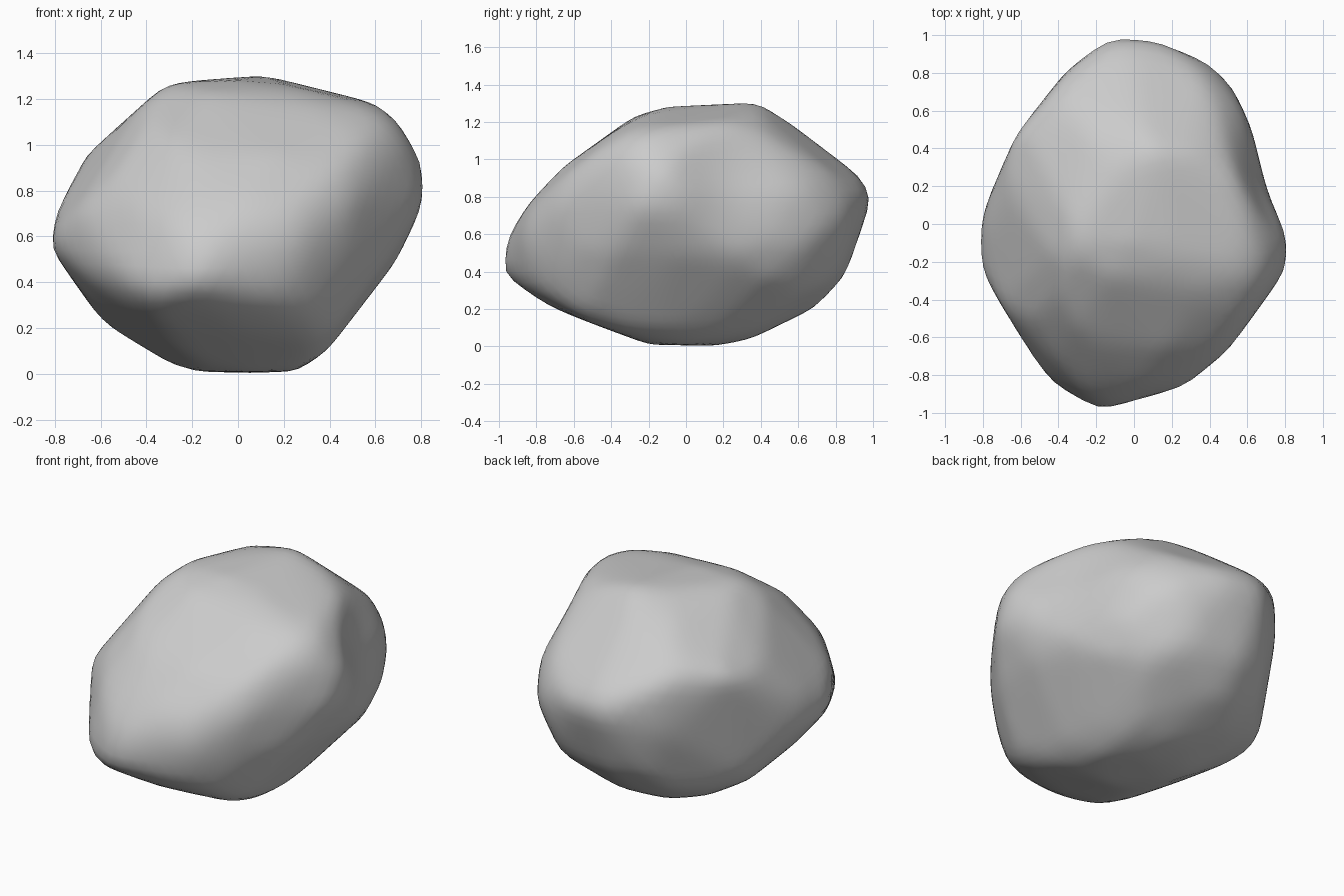
import bpy
import bmesh
from mathutils import Vector
from mathutils.bvhtree import BVHTree

cube = bpy.data.objects.get("Cube")
if cube:
    bpy.data.objects.remove(cube, do_unlink=True)

CENTRE = Vector((0, 0, 0.655))
planes = []
rim_lines = []


def add_outline(right, facing, points):
    """Turn a counter-clockwise convex outline (in hundredths), drawn on a plane
    with the given facing, into bounding planes and lines that touch the rim."""
    right, facing = Vector(right).normalized(), Vector(facing).normalized()
    up = facing.cross(right)
    corners = [(right * u + up * v) / 100 for u, v in points]
    for corner, following in zip(corners, corners[1:] + corners[:1]):
        normal = (following - corner).cross(facing).normalized()
        planes.append((normal, normal.dot(corner)))
        rim_lines.append((corner * 0.99, facing))


def rim_point(start, direction):
    """Middle of the stretch of a rim line that lies inside all the planes."""
    near, far = -2.0, 2.0
    for normal, distance in planes:
        slope = normal.dot(direction)
        if abs(slope) > 0.01:
            crossing = (distance - normal.dot(start)) / slope
            if slope > 0:
                far = min(far, crossing)
            else:
                near = max(near, crossing)
    return start + direction * (near + far) / 2 if far > near else None


# Front outline of the boulder
add_outline((1, 0, 0), (0, -1, 0), [
    (81, 7), (81, 27), (70, 46), (61, 53), (13, 65), (-11, 66), (-32, 61),
    (-67, 30), (-80, 6), (-82, -11), (-60, -44), (-29, -62), (-18, -65),
    (26, -65), (40, -55), (70, -16)])

# Side outline
add_outline((0, 1, 0), (1, 0, 0), [
    (100, 14), (96, 24), (55, 55), (39, 65), (-10, 63), (-28, 58),
    (-67, 30), (-85, 11), (-96, -6), (-100, -26), (-72, -46), (-20, -65),
    (15, -66), (35, -62), (69, -45), (86, -28)])

# Plan outline
add_outline((1, 0, 0), (0, 0, 1), [
    (81, -2), (63, 50), (51, 77), (40, 86), (13, 98), (-12, 100), (-36, 82),
    (-64, 46), (-78, 13), (-82, 0), (-82, -24), (-46, -84), (-19, -99),
    (27, -87), (50, -68), (81, -25)])

# Diagonal outlines that shape the corners
add_outline((0.82, 0.57, 0), (0.52, -0.74, 0.42), [
    (85, 13), (82, 30), (75, 43), (32, 70), (8, 72), (-27, 63), (-44, 52),
    (-83, 7), (-87, -43), (-77, -53), (-44, -65), (-3, -74), (9, -72),
    (26, -64), (40, -53), (72, -24), (82, -5)])
add_outline((-0.82, -0.57, 0), (-0.52, 0.74, 0.42), [
    (86, -7), (77, 23), (56, 45), (29, 58), (-10, 68), (-31, 70), (-45, 66),
    (-58, 55), (-83, 7), (-86, -15), (-71, -46), (-37, -66), (-9, -72),
    (12, -70), (36, -61), (61, -41), (80, -22)])
add_outline((-0.82, 0.57, 0), (0.52, 0.74, -0.42), [
    (79, 30), (75, 48), (40, 68), (14, 75), (-3, 75), (-31, 70), (-68, 54),
    (-78, 38), (-82, 10), (-82, -10), (-74, -37), (-68, -53), (-50, -66),
    (-23, -75), (1, -70), (59, -49), (67, -41), (72, -32)])

# Tips that stick out furthest: front, back, left, right and top
tips = [(-0.19, -1, -0.26), (-0.12, 1, 0.14), (0.81, -0.15, 0.17),
        (-0.82, -0.12, -0.11), (0.1, 0.38, 0.65)]

# Core: the tight hull around the tips and every rim point
core = bmesh.new()
for tip in tips:
    core.verts.new(tip)
for start, direction in rim_lines:
    point = rim_point(start, direction)
    if point:
        core.verts.new(point)
bmesh.ops.convex_hull(core, input=core.verts[:])
core_tree = BVHTree.FromBMesh(core)
core.free()

# Boulder: a sphere shaped between the core and the outer planes
bm = bmesh.new()
bmesh.ops.create_icosphere(bm, subdivisions=5, radius=1)
for vert in bm.verts:
    ray = vert.co.normalized()
    outer = min(distance / normal.dot(ray) for normal, distance in planes
                if normal.dot(ray) > 0.001)
    hit = core_tree.ray_cast(Vector((0, 0, 0)), ray)
    inner = hit[3] if hit[0] else outer
    vert.co = ray * max(inner, (inner + outer) / 2)
for _ in range(2):
    bmesh.ops.smooth_vert(bm, verts=bm.verts[:], factor=0.5,
                          use_axis_x=True, use_axis_y=True, use_axis_z=True)

# Shallow hollow in one flank
hollow = Vector((0.72, 0.22, 0.2))
for vert in bm.verts:
    nearness = max(0, 1 - (vert.co - hollow).length / 0.4)
    vert.co -= hollow.normalized() * 0.035 * nearness * nearness * (3 - 2 * nearness)

for vert in bm.verts:
    vert.co += CENTRE
for face in bm.faces:
    face.smooth = True

mesh = bpy.data.meshes.new("boulder")
bm.to_mesh(mesh)
bm.free()
boulder = bpy.data.objects.new("boulder", mesh)
bpy.context.collection.objects.link(boulder)

# Stone colour
stone = bpy.data.materials.new("grey_stone")
stone.use_nodes = True
colour = (0.6, 0.6, 0.6, 1)
stone.diffuse_color = colour
stone.node_tree.nodes["Principled BSDF"].inputs["Base Color"].default_value = colour
mesh.materials.append(stone)
